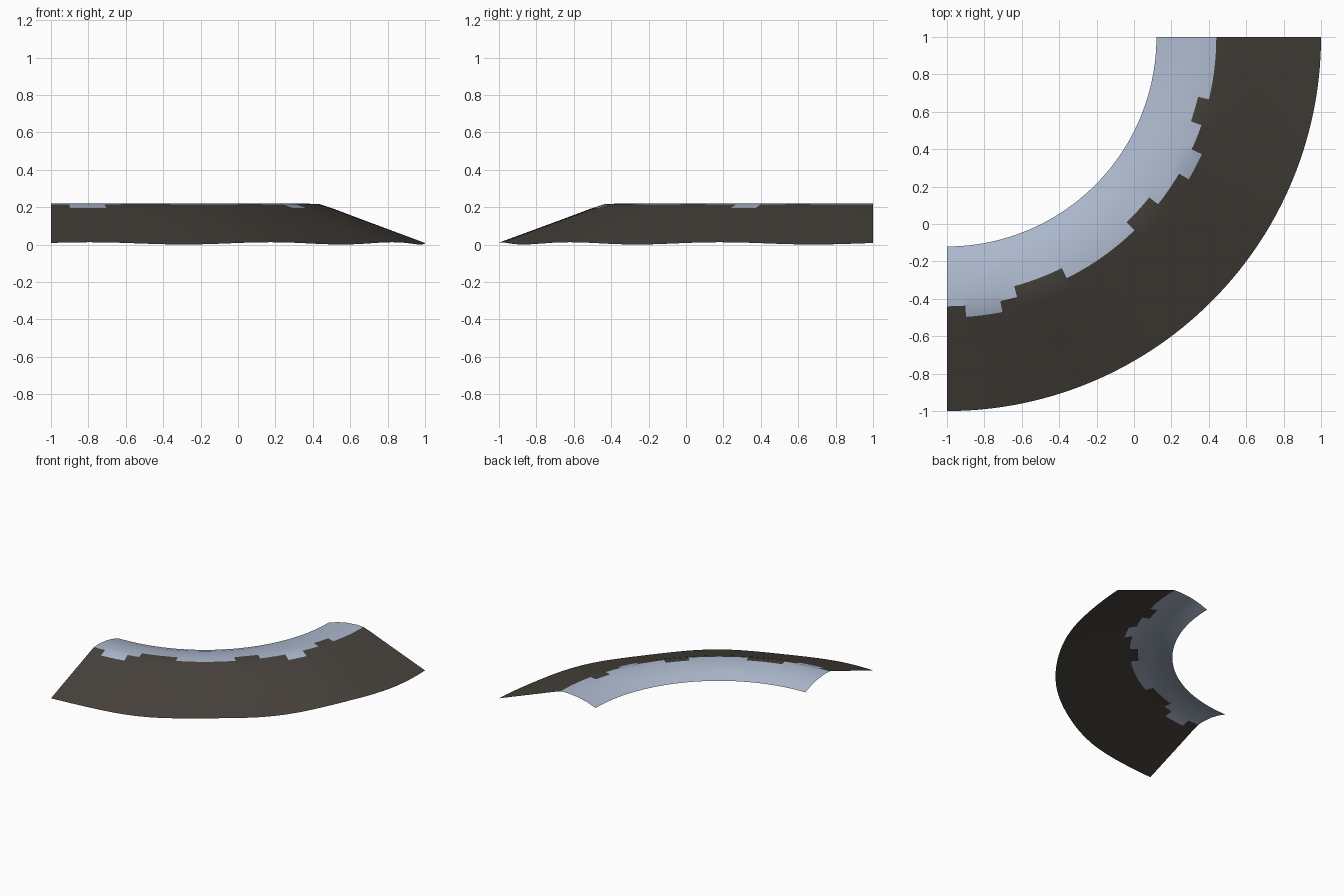
import bpy, bmesh, math

if "Cube" in bpy.data.objects:
    bpy.data.objects.remove(bpy.data.objects["Cube"])

# Quarter-ring sheet around the corner (-1, 1): pale inner band, dark outer slope
CX, CY = -1.0, 1.0
PROFILE = [(1.12, 0.165), (1.20, 0.192), (1.28, 0.210), (1.38, 0.219),
           (1.44, 0.216), (1.50, 0.196), (1.66, 0.135), (1.83, 0.071), (2.0, 0.007)]

# Toothed colour border: (start angle, end angle, border radius), 1.44 elsewhere
TEETH = [(3.9, 11.4, 1.50), (15.1, 26.4, 1.38), (44.1, 51.6, 1.38),
         (59.5, 65.3, 1.50), (70.9, 76.6, 1.38)]


def border(angle):
    for a, b, r in TEETH:
        if a < angle < b:
            return r
    return 1.44


def material(name, colour):
    m = bpy.data.materials.new(name)
    m.diffuse_color = (*colour, 1)
    m.use_nodes = True
    m.node_tree.nodes["Principled BSDF"].inputs["Base Color"].default_value = m.diffuse_color
    return m


# Even angle steps plus the exact edges of each tooth
edges = [e for a, b, _ in TEETH for e in (a, b)]
angles = sorted([i * 1.5 for i in range(61)
                 if all(abs(i * 1.5 - e) > 0.3 for e in edges)] + edges)


def point(r, z, deg):
    t = math.radians(deg)
    # gentle waviness of the outer rim
    k = max(0.0, (r - 1.5) / 0.5)
    z += k * 0.006 * math.sin(math.radians(deg * 12 + 20))
    return (CX + r * math.sin(t), CY - r * math.cos(t), z)


def build(name, mat, pale):
    bm = bmesh.new()
    grid = [[bm.verts.new(point(r, z, a)) for r, z in PROFILE] for a in angles]
    for i in range(len(angles) - 1):
        mid = (angles[i] + angles[i + 1]) / 2
        for j in range(len(PROFILE) - 1):
            rm = (PROFILE[j][0] + PROFILE[j + 1][0]) / 2
            if (rm < border(mid)) == pale:
                f = bm.faces.new((grid[i][j], grid[i][j + 1],
                                  grid[i + 1][j + 1], grid[i + 1][j]))
                f.smooth = True
    bmesh.ops.delete(bm, geom=[v for v in bm.verts if not v.link_faces], context='VERTS')
    me = bpy.data.meshes.new(name)
    bm.to_mesh(me)
    bm.free()
    me.materials.append(mat)
    ob = bpy.data.objects.new(name, me)
    bpy.context.collection.objects.link(ob)
    return ob


# Pale inner surface and dark sloping bank
build("inner_band", material("pale blue grey", (0.42, 0.49, 0.62)), True)
build("outer_slope", material("dark brown grey", (0.062, 0.053, 0.044)), False)
